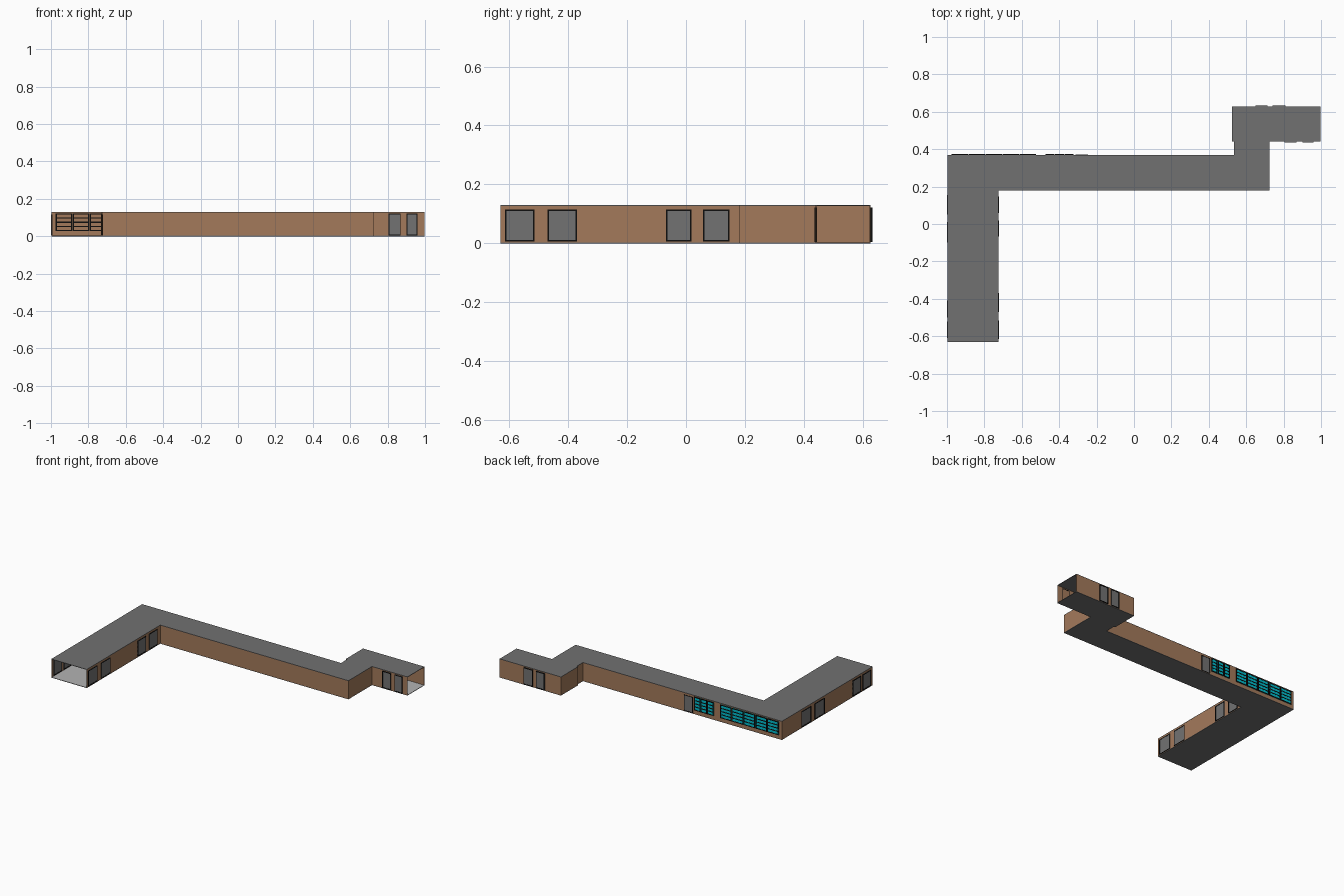
import bpy, bmesh
from mathutils import Matrix, Vector

if "Cube" in bpy.data.objects:
    bpy.data.objects.remove(bpy.data.objects["Cube"])

H = 0.13      # storey height
T = 0.003     # shell thickness


def material(name, rgb):
    m = bpy.data.materials.new(name)
    m.diffuse_color = (*rgb, 1)
    m.use_nodes = True
    m.node_tree.nodes["Principled BSDF"].inputs["Base Color"].default_value = m.diffuse_color
    return m


BRICK = material("tan brick", (0.37, 0.195, 0.105))
GREY = material("roof grey", (0.165, 0.165, 0.165))
FLOOR = material("pale floor", (0.45, 0.45, 0.45))
DOOR = material("door grey", (0.17, 0.17, 0.17))
BLACK = material("black frame", (0.004, 0.004, 0.004))
GLASS = material("cyan glass", (0.0, 0.52, 0.62))


def boxes(name, items, mats):
    """One object from boxes given as (low corner, high corner, material slot)."""
    bm = bmesh.new()
    for lo, hi, slot in items:
        lo, hi = Vector(lo), Vector(hi)
        mat = Matrix.Translation((lo + hi) / 2) @ Matrix.Diagonal((*(hi - lo), 1))
        verts = bmesh.ops.create_cube(bm, size=1, matrix=mat)["verts"]
        for f in {f for v in verts for f in v.link_faces}:
            f.material_index = slot
    me = bpy.data.meshes.new(name)
    bm.to_mesh(me)
    bm.free()
    for m in mats:
        me.materials.append(m)
    ob = bpy.data.objects.new(name, me)
    bpy.context.collection.objects.link(ob)
    return ob


def slab(name, outline, z, mats):
    """Thin horizontal plate from a plan outline; upward faces take the last colour."""
    bm = bmesh.new()
    face = bm.faces.new([bm.verts.new((x, y, z)) for x, y in outline])
    ext = bmesh.ops.extrude_face_region(bm, geom=[face])["geom"]
    bmesh.ops.translate(bm, verts=[v for v in ext if isinstance(v, bmesh.types.BMVert)],
                        vec=(0, 0, T))
    bmesh.ops.recalc_face_normals(bm, faces=bm.faces)
    for f in bm.faces:
        f.material_index = len(mats) - 1 if f.normal.z > 0.5 else 0
    me = bpy.data.meshes.new(name)
    bm.to_mesh(me)
    bm.free()
    for m in mats:
        me.materials.append(m)
    bpy.context.collection.objects.link(bpy.data.objects.new(name, me))


def wall(name, a, b):
    lo = (min(a[0], b[0]) - T / 2, min(a[1], b[1]) - T / 2, 0.001)
    hi = (max(a[0], b[0]) + T / 2, max(a[1], b[1]) + T / 2, H - 0.001)
    boxes(name, [(lo, hi, 0)], [BRICK])


def opening(name, axis, plane, a, b, z0, z1, fill, cols=1, rows=1, bar=0.005):
    """Framed panel straddling a wall that runs along the given axis."""
    def piece(u0, u1, w0, w1, depth, slot):
        p, q = plane - depth, plane + depth
        if axis == "x":
            return (u0, p, w0), (u1, q, w1), slot
        return (p, u0, w0), (q, u1, w1), slot
    items = [piece(a, b, z0, z1, 0.003, 1)]
    for i in range(cols + 1):
        u = a + (b - a - bar) * i / cols
        items.append(piece(u, u + bar, z0, z1, 0.0045, 0))
    for j in range(rows + 1):
        w = z0 + (z1 - z0 - bar) * j / rows
        items.append(piece(a, b, w, w + bar, 0.0044, 0))
    boxes(name, items, [BLACK, fill])


# Plan outline of the whole building, used for floor and roof
plan = [(-0.998, -0.63), (-0.725, -0.63), (-0.725, 0.18), (0.725, 0.18), (0.725, 0.44),
        (0.998, 0.44), (0.998, 0.627), (0.525, 0.627), (0.525, 0.44), (0.535, 0.44),
        (0.535, 0.37), (-0.998, 0.37)]
slab("roof", plan, H - T, [GREY])
slab("floor", plan, 0, [GREY, FLOOR])

# Brick walls; the wing front and the end block's right side stay open
wall("wing_left_wall", (-0.996, -0.628), (-0.996, 0.368))
wall("wing_right_wall", (-0.727, -0.628), (-0.727, 0.182))
wall("corridor_front_wall", (-0.727, 0.182), (0.723, 0.182))
wall("corridor_end_wall", (0.723, 0.182), (0.723, 0.442))
wall("corridor_back_wall", (-0.996, 0.368), (0.537, 0.368))
wall("link_left_wall", (0.537, 0.368), (0.537, 0.442))
wall("block_step_wall", (0.527, 0.442), (0.537, 0.442))
wall("block_front_wall", (0.723, 0.442), (0.996, 0.442))
wall("block_left_wall", (0.527, 0.442), (0.527, 0.625))
wall("block_back_wall", (0.527, 0.625), (0.996, 0.625))

# Wing doors
for i, (a, b) in enumerate([(-0.61, -0.52), (-0.50, -0.41), (-0.10, 0.01), (0.05, 0.155)]):
    opening(f"wing_left_door_{i}", "y", -0.996, a, b, 0.006, 0.115, DOOR)
for i, (a, b) in enumerate([(-0.615, -0.515), (-0.47, -0.37), (-0.068, 0.018), (0.058, 0.147)]):
    opening(f"wing_right_door_{i}", "y", -0.727, a, b, 0.006, 0.115, DOOR)

# End block doors
for i, (a, b) in enumerate([(0.805, 0.87), (0.90, 0.96)]):
    opening(f"block_front_door_{i}", "x", 0.440, a, b, 0.005, 0.122, DOOR)
for i, (a, b) in enumerate([(0.65, 0.715), (0.74, 0.81)]):
    opening(f"block_back_door_{i}", "x", 0.628, a, b, 0.005, 0.122, DOOR)

# Back windows: five wide ones, a group of three narrow ones, and a door
for i in range(5):
    a = -0.975 + 0.091 * i
    opening(f"wide_window_{i}", "x", 0.370, a, a + 0.087, 0.028, 0.122, GLASS, 1, 4, 0.006)
for i in range(3):
    a = -0.473 + 0.051 * i
    opening(f"narrow_window_{i}", "x", 0.370, a, a + 0.047, 0.028, 0.122, GLASS, 1, 4, 0.006)
opening("corridor_back_door", "x", 0.368, -0.312, -0.245, 0.005, 0.115, DOOR, bar=0.003)
